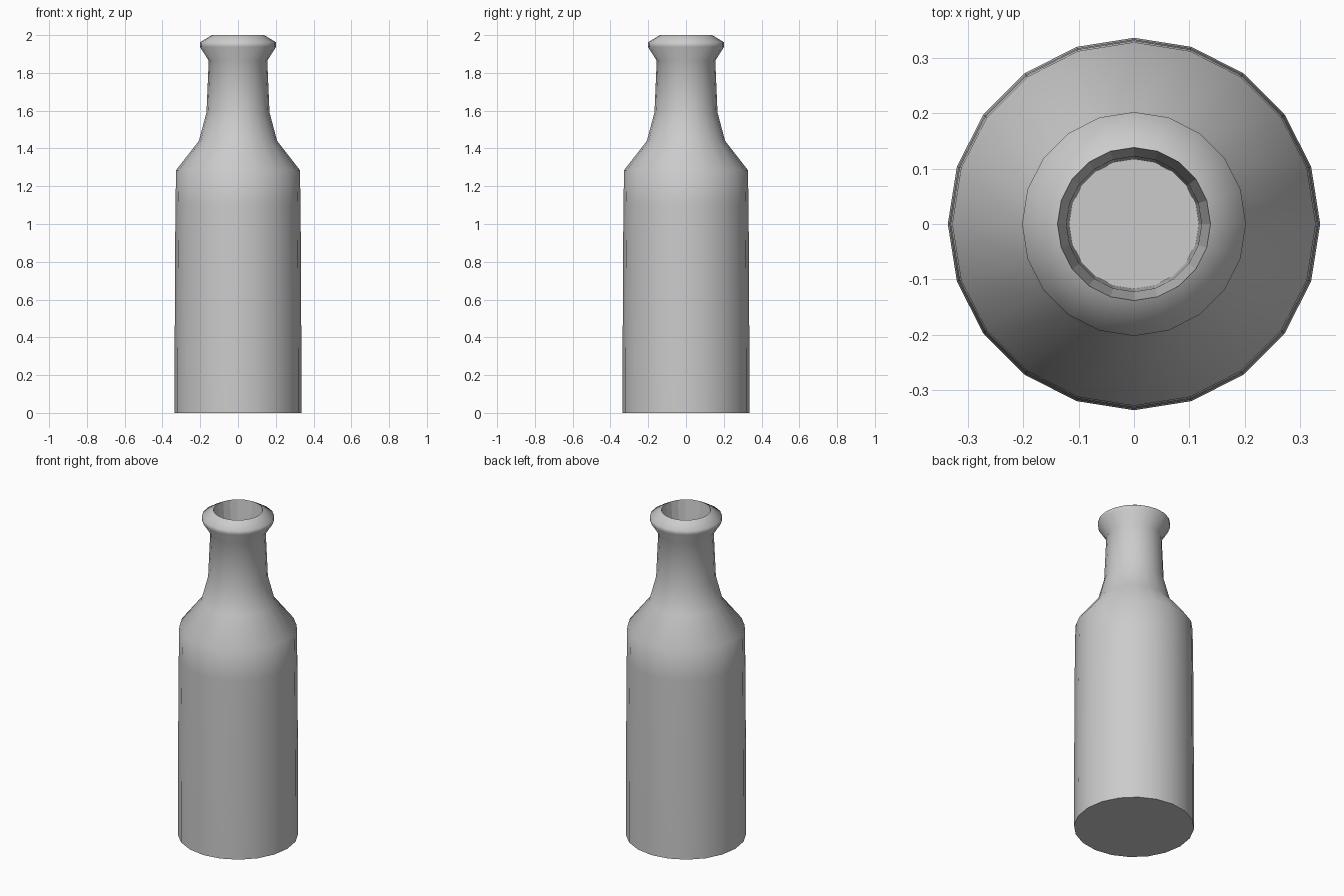
import bpy, bmesh
from math import cos, sin, pi, radians

if "Cube" in bpy.data.objects:
    bpy.data.objects.remove(bpy.data.objects["Cube"])

SIDES = 20

# Outer silhouette (radius, height), base to rim
outer = [(0.336, 0.0), (0.336, 0.21), (0.335, 0.43), (0.334, 0.65), (0.333, 0.87),
         (0.331, 1.1), (0.328, 1.285), (0.207, 1.44), (0.167, 1.59), (0.155, 1.865),
         (0.202, 1.938), (0.202, 1.962), (0.138, 2.0)]
# Bore of the neck, rim downwards
inner = [(0.122, 1.85), (0.117, 1.5)]

bm = bmesh.new()


def ring(r, z):
    return [bm.verts.new((r * cos(2 * pi * i / SIDES), r * sin(2 * pi * i / SIDES), z))
            for i in range(SIDES)]


rings = [ring(r, z) for r, z in outer + inner]

# Walls: smooth outside, faceted bore
for n, (a, b) in enumerate(zip(rings, rings[1:])):
    for i in range(SIDES):
        j = (i + 1) % SIDES
        face = bm.faces.new((a[i], a[j], b[j], b[i]))
        face.smooth = n < len(outer) - 1

# Base and floor of the bore
bm.faces.new(rings[0][::-1])
bm.faces.new(rings[-1])
bm.normal_update()

# Keep base and mouth edges crisp
for e in bm.edges:
    if e.calc_face_angle(0) > radians(70):
        e.smooth = False

mesh = bpy.data.meshes.new("bottle")
bm.to_mesh(mesh)
bm.free()
bottle = bpy.data.objects.new("bottle", mesh)
bpy.context.collection.objects.link(bottle)
